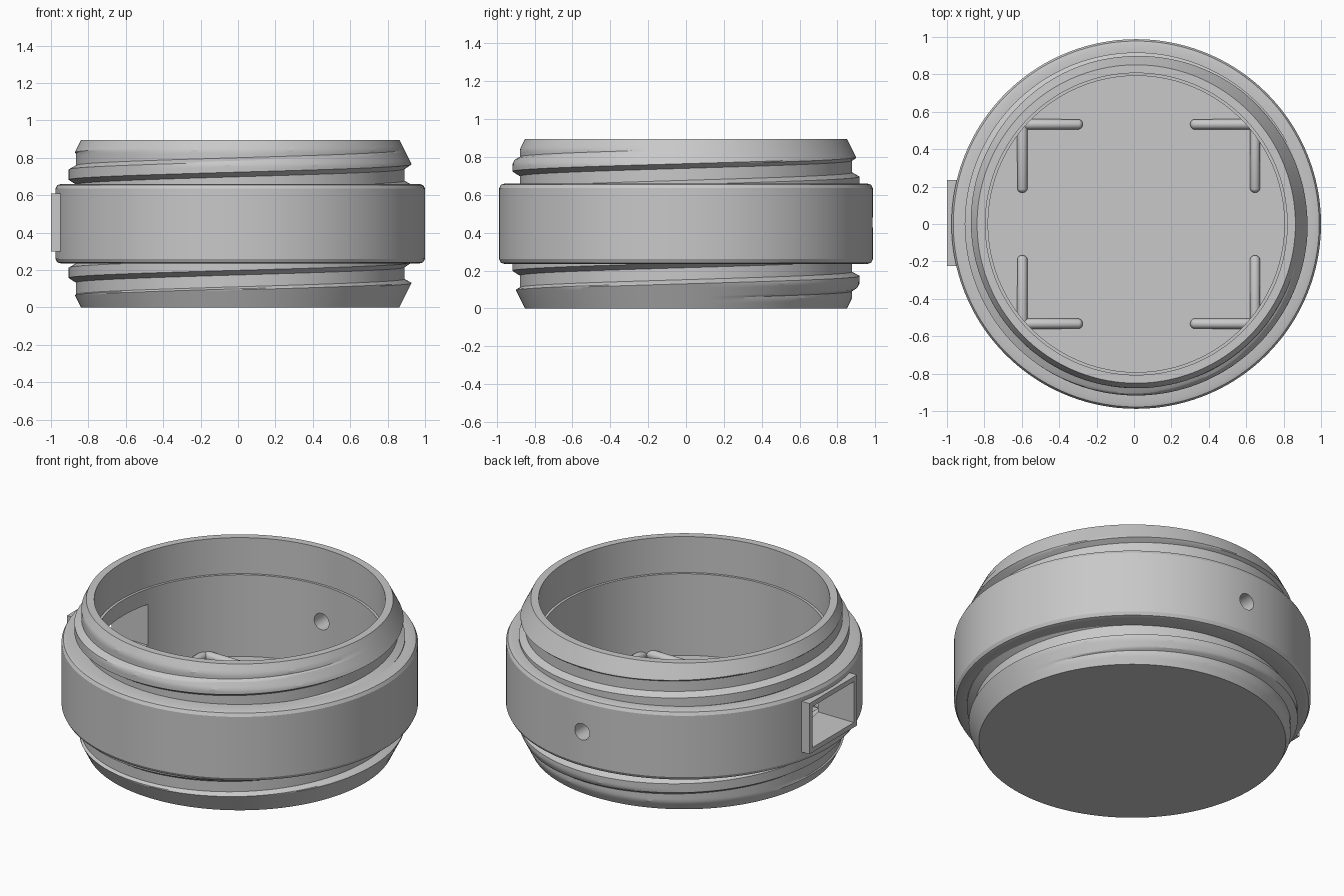
import bpy, bmesh, math
from mathutils import Vector

if "Cube" in bpy.data.objects:
    bpy.data.objects.remove(bpy.data.objects["Cube"])

CX = 0.012                      # axis of the round body
SEG = 180
H = 0.895                       # total height
RIM, ROOT, CREST = 0.851, 0.878, 0.917
BAND, BAND_LO, BAND_HI = 0.988, 0.235, 0.66
BORE, FLOOR = 0.792, 0.175
PITCH = 0.165
BREAKS = (-0.025, 0.0, 0.055, 0.077)   # tooth: root, crest, crest, root

grey = bpy.data.materials.new("plain grey")
grey.diffuse_color = (0.58, 0.58, 0.58, 1)
grey.use_nodes = True
grey.node_tree.nodes["Principled BSDF"].inputs["Base Color"].default_value = grey.diffuse_color


def add_object(name, bm):
    bmesh.ops.recalc_face_normals(bm, faces=bm.faces)
    me = bpy.data.meshes.new(name)
    bm.to_mesh(me)
    bm.free()
    ob = bpy.data.objects.new(name, me)
    bpy.context.collection.objects.link(ob)
    me.materials.append(grey)
    return ob


def activate(ob):
    bpy.ops.object.select_all(action='DESELECT')
    ob.select_set(True)
    bpy.context.view_layer.objects.active = ob


def smooth(ob, angle=30):
    activate(ob)
    bpy.ops.object.shade_smooth_by_angle(angle=math.radians(angle))


def box(name, lo, hi):
    bm = bmesh.new()
    bmesh.ops.create_cube(bm, size=1)
    for v in bm.verts:
        v.co = Vector([l + (c + 0.5) * (h - l) for c, l, h in zip(v.co, lo, hi)])
    return add_object(name, bm)


def neck_radius(z, under):
    # screw tooth on the neck, trimmed by the cone at the open end
    u = (z - under + 0.06) % PITCH - 0.06
    a, b, c, d = BREAKS
    t = max(0, min(1, (u - a) / (b - a), (d - u) / (d - c)))
    return min(ROOT + (CREST - ROOT) * t, RIM + 0.5 * min(z, H - z))


def neck(z0, lo, hi, turn):
    # profile points of one threaded neck at a given part of a turn
    under = z0 + PITCH * turn
    knots = [under + PITCH * k + b for k in range(-3, 4) for b in BREAKS]
    zs = [lo]
    for p, q in zip(knots, knots[1:]):
        zs += [min(max(p + (q - p) * i / 4, lo), hi) for i in range(4)]
    zs.append(hi)
    return [(neck_radius(z, under), z) for z in zs]


def body_profile(turn):
    return ([(0, 0)] + neck(0.075, 0, BAND_LO, turn)
            + [(BAND - 0.03, BAND_LO), (BAND - 0.01, BAND_LO + 0.006), (BAND, BAND_LO + 0.025),
               (BAND, BAND_HI - 0.025), (BAND - 0.01, BAND_HI - 0.006), (BAND - 0.03, BAND_HI)]
            + neck(0.765, BAND_HI, H, turn)
            + [(0.807, H), (0.807, 0.675), (BORE, 0.675), (BORE, FLOOR), (0, FLOOR)])


# body: hollow cup with a wide band between two threaded necks
bm = bmesh.new()
columns = []
for i in range(SEG + 1):
    a = 2 * math.pi * i / SEG
    columns.append([bm.verts.new((CX + r * math.cos(a), r * math.sin(a), z))
                    for r, z in body_profile(i / SEG)])
for p, q in zip(columns, columns[1:]):
    for j in range(len(p) - 1):
        bm.faces.new((p[j], q[j], q[j + 1], p[j + 1]))
bmesh.ops.remove_doubles(bm, verts=bm.verts, dist=1e-4)
body = add_object("body", bm)

# raised frame around the side slot
frame = box("slot_frame", (-1.0, -0.225, 0.30), (-0.945, 0.235, 0.61))

# cutters for the slot and the round cable hole
slot = box("slot_cutter", (-1.1, -0.195, 0.33), (-0.6, 0.205, 0.58))
bm = bmesh.new()
bmesh.ops.create_cone(bm, cap_ends=True, segments=32, radius1=0.05, radius2=0.05, depth=0.5)
for v in bm.verts:
    v.co = Vector((CX + v.co.x, 0.9 + v.co.z, 0.455 + v.co.y))
hole = add_object("hole_cutter", bm)

for target, cutters in ((body, (slot, hole)), (frame, (slot,))):
    activate(target)
    for c in cutters:
        m = target.modifiers.new("cut", 'BOOLEAN')
        m.operation, m.solver, m.object = 'DIFFERENCE', 'EXACT', c
        bpy.ops.object.modifier_apply(modifier=m.name)
for c in (slot, hole):
    bpy.data.objects.remove(c)
smooth(body, 25)


def rod(name, a, b, radius=0.028):
    # capsule between two points
    a, b = Vector(a), Vector(b)
    d = b - a
    bm = bmesh.new()
    bmesh.ops.create_uvsphere(bm, u_segments=16, v_segments=10, radius=radius)
    for v in bm.verts:
        if v.co.z > 1e-5:
            v.co.z += d.length
    rot = d.to_track_quat('Z', 'Y')
    for v in bm.verts:
        v.co = rot @ v.co + a
    smooth(add_object(name, bm), 40)


# four corner guides on the floor
for sx in (-1, 1):
    for sy in (-1, 1):
        x, y, z = 0.025 + 0.622 * sx, 0.533 * sy, FLOOR + 0.012
        rod("guide_rod_long", (x, y, z), (x, 0.195 * sy, z))
        rod("guide_rod_short", (x, y, z), (0.013 + 0.315 * sx, y, z))
